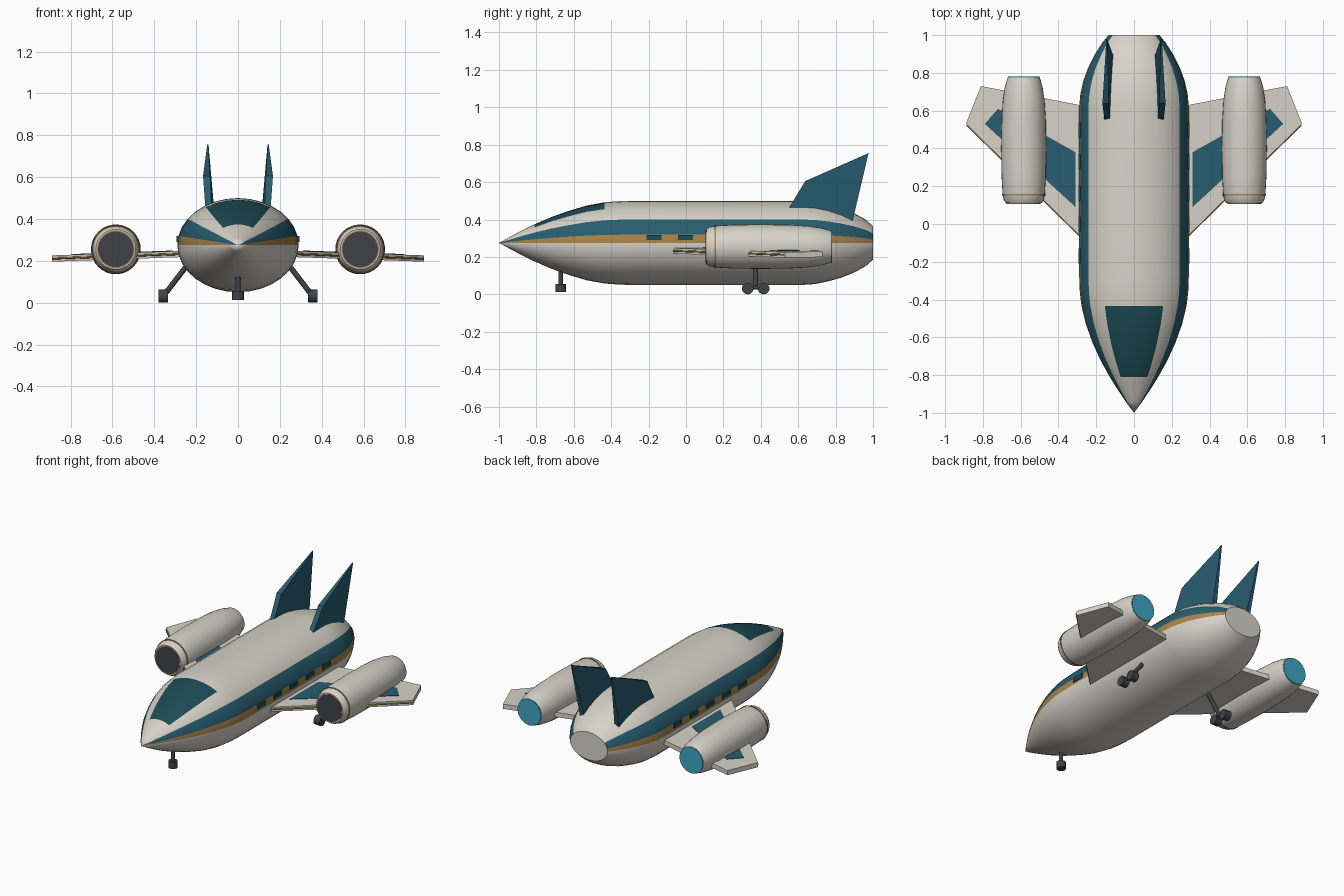
import bpy, bmesh, math
from mathutils import Vector

if "Cube" in bpy.data.objects:
    bpy.data.objects.remove(bpy.data.objects["Cube"])


def material(name, rgb):
    m = bpy.data.materials.new(name)
    m.diffuse_color = (*rgb, 1)
    m.use_nodes = True
    m.node_tree.nodes["Principled BSDF"].inputs["Base Color"].default_value = m.diffuse_color
    return m


CREAM = material("cream", (0.68, 0.65, 0.58))
TEAL = material("teal", (0.02, 0.11, 0.16))
GLASS = material("dark_teal", (0.012, 0.07, 0.09))
GOLD = material("gold", (0.40, 0.23, 0.07))
GLOW = material("engine_blue", (0.05, 0.38, 0.55))
DARK = material("dark_grey", (0.05, 0.055, 0.065))


def finish(name, bm, mats, mirror=False, smooth=True):
    bmesh.ops.recalc_face_normals(bm, faces=bm.faces)
    me = bpy.data.meshes.new(name)
    bm.to_mesh(me)
    bm.free()
    ob = bpy.data.objects.new(name, me)
    bpy.context.collection.objects.link(ob)
    for m in mats:
        me.materials.append(m)
    if smooth:
        bpy.ops.object.select_all(action='DESELECT')
        ob.select_set(True)
        bpy.context.view_layer.objects.active = ob
        bpy.ops.object.shade_smooth_by_angle(angle=math.radians(35))
    if mirror:
        ob.modifiers.new("mirror", 'MIRROR')
    return ob


def loft(name, rings, cx, cz, mats, n=32, pick=None, mirror=False):
    """Elliptical rings (y, half width, half height) joined along y and capped."""
    bm = bmesh.new()
    loops = []
    for y, rx, rz in rings:
        angles = [2 * math.pi * j / n for j in range(n)]
        loops.append([bm.verts.new((cx + rx * math.cos(a), y, cz + rz * math.sin(a))) for a in angles])
    for i in range(len(loops) - 1):
        for j in range(n):
            k = (j + 1) % n
            f = bm.faces.new((loops[i][j], loops[i][k], loops[i + 1][k], loops[i + 1][j]))
            if pick:
                f.material_index = pick(i, j)
    bm.faces.new(loops[-1])
    if rings[0][1] > 0:
        bm.faces.new(loops[0])
    bmesh.ops.remove_doubles(bm, verts=bm.verts, dist=1e-5)
    return finish(name, bm, mats, mirror)


def prism(name, side_a, side_b, mat, mirror=True):
    """Solid between two matching outlines."""
    bm = bmesh.new()
    a = [bm.verts.new(p) for p in side_a]
    b = [bm.verts.new(p) for p in side_b]
    bm.faces.new(a)
    bm.faces.new(b)
    for i in range(len(a)):
        k = (i + 1) % len(a)
        bm.faces.new((a[i], a[k], b[k], b[i]))
    return finish(name, bm, [mat], mirror, smooth=False)


def rod(name, p, q, r, mat, mirror=False, n=16):
    p, q = Vector(p), Vector(q)
    bm = bmesh.new()
    bmesh.ops.create_cone(bm, cap_ends=True, segments=n, radius1=r, radius2=r, depth=(q - p).length)
    bmesh.ops.rotate(bm, verts=bm.verts, matrix=(q - p).to_track_quat('Z', 'Y').to_matrix())
    bmesh.ops.translate(bm, verts=bm.verts, vec=(p + q) / 2)
    return finish(name, bm, [mat], mirror)


# Fuselage, with side stripes and cockpit glass painted on its faces
body = [(-1, 0, 0), (-0.94, 0.044, 0.033), (-0.87, 0.091, 0.07), (-0.81, 0.128, 0.099),
        (-0.72, 0.178, 0.138), (-0.63, 0.219, 0.17), (-0.53, 0.255, 0.2), (-0.435, 0.278, 0.217),
        (-0.36, 0.287, 0.223), (-0.28, 0.29, 0.225), (0.62, 0.29, 0.225), (0.69, 0.284, 0.22),
        (0.76, 0.268, 0.206), (0.83, 0.242, 0.186), (0.90, 0.206, 0.158), (0.96, 0.168, 0.125),
        (1, 0.135, 0.09)]


def paint(i, j):
    if j in (0, 15):
        return 2
    if j in (1, 2, 13, 14):
        return 1
    if 5 <= j <= 10 and 3 <= i <= 6:
        return 3
    return 0


loft("fuselage", body, 0, 0.275, [CREAM, TEAL, GOLD, GLASS], pick=paint)

# Side windows
for k in range(5):
    y = -0.17 + k * 0.167
    quad = [(y - 0.04, 0.29), (y + 0.04, 0.29), (y + 0.04, 0.318), (y - 0.04, 0.318)]
    prism("window", [(0.27, a, z) for a, z in quad], [(0.293, a, z) for a, z in quad], GLASS)


# Wings, drooping slightly outward, with a painted panel and leading edge trim
def wing_z(x):
    return 0.247 - 0.035 * (x - 0.29)


def slab(name, plan, top, bottom, mat):
    prism(name, [(x, y, wing_z(x) + top) for x, y in plan],
          [(x, y, wing_z(x) + bottom) for x, y in plan], mat)


slab("wing", [(0.2, -0.147), (0.89, 0.53), (0.81, 0.73), (0.2, 0.613)], 0, -0.03, CREAM)
slab("wing_panel", [(0.31, 0.09), (0.79, 0.53), (0.72, 0.61), (0.31, 0.38)], 0.003, -0.005, TEAL)
rod("wing_edge_trim", (0.25, -0.098, wing_z(0.25) - 0.015), (0.885, 0.525, wing_z(0.885) - 0.015),
    0.005, GOLD, True, 8)

# Engine pods
EX, EZ = 0.584, 0.255
pod = [(0.11, 0.095), (0.125, 0.105), (0.16, 0.112), (0.25, 0.117), (0.4, 0.119), (0.55, 0.117),
       (0.65, 0.111), (0.72, 0.101), (0.76, 0.09), (0.775, 0.085)]
loft("engine_pod", [(y, r, r) for y, r in pod], EX, EZ, [CREAM], mirror=True)
for name, y0, y1, r, mat in (("engine_ring", 0.152, 0.16, 0.1145, GOLD),
                             ("intake_trim", 0.107, 0.115, 0.09, GOLD),
                             ("engine_intake", 0.105, 0.12, 0.085, DARK),
                             ("engine_exhaust", 0.765, 0.781, 0.084, GLOW)):
    loft(name, [(y0, r, r), (y1, r, r)], EX, EZ, [mat], mirror=True)

# Twin tail fins: (y, z, centre x, half thickness)
fin = [(0.553, 0.465, 0.142, 0.015), (0.637, 0.605, 0.15, 0.017),
       (0.976, 0.755, 0.144, 0.003), (0.89, 0.39, 0.125, 0.016)]
prism("tail_fin", [(x - t, y, z) for y, z, x, t in fin], [(x + t, y, z) for y, z, x, t in fin], TEAL)

# Nose gear
rod("nose_leg", (0, -0.67, 0.04), (0, -0.67, 0.16), 0.012, DARK)
rod("nose_foot", (0, -0.67, 0.012), (0, -0.67, 0.055), 0.028, DARK)

# Main gear
rod("main_leg", (0.35, 0.372, 0.04), (0.25, 0.372, 0.17), 0.013, DARK, True)
rod("main_axle_beam", (0.357, 0.33, 0.036), (0.357, 0.415, 0.036), 0.01, DARK, True)
for y in (0.33, 0.415):
    rod("main_wheel", (0.335, y, 0.031), (0.379, y, 0.031), 0.031, DARK, True, 24)
